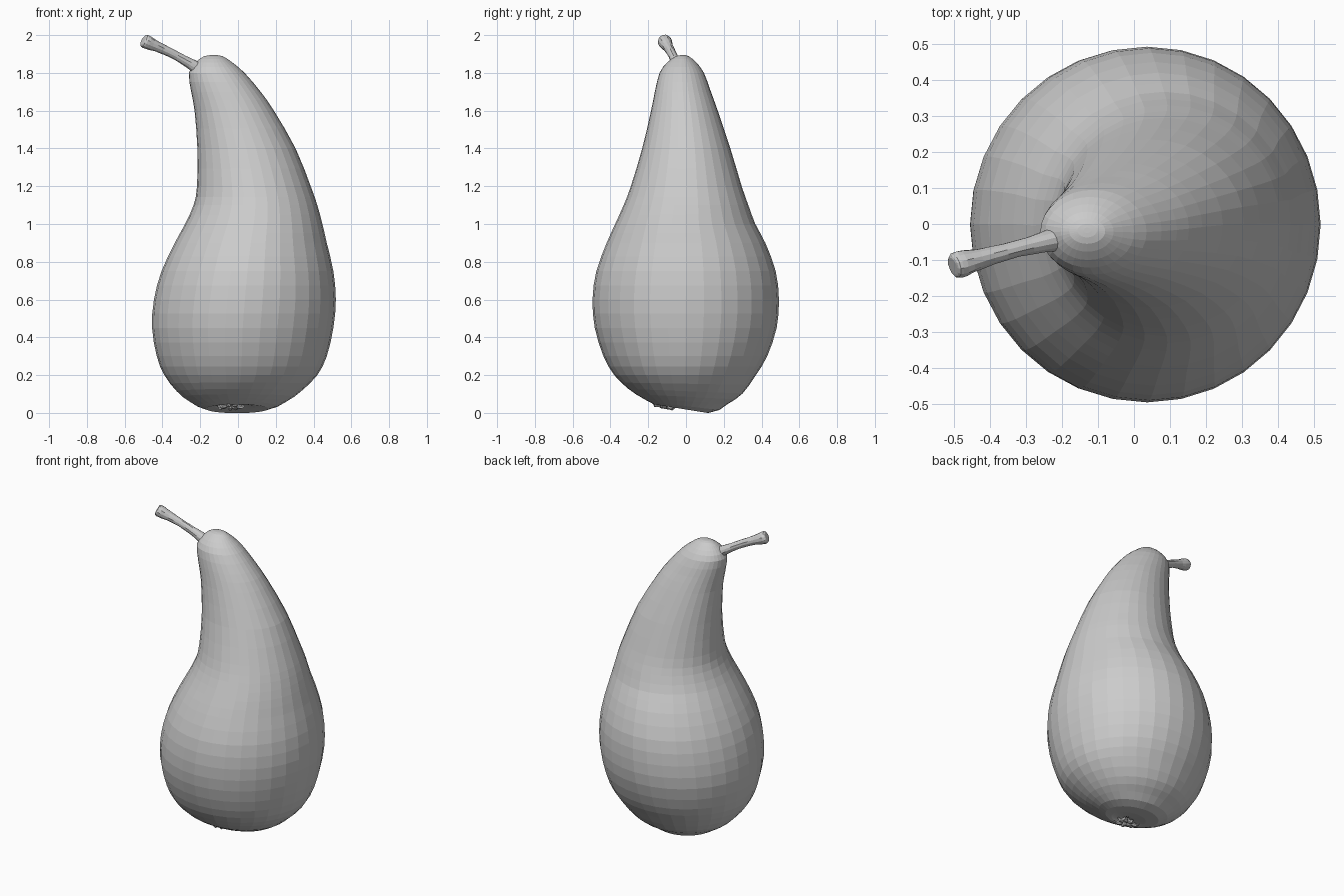
import bpy, bmesh, math, random
from mathutils import Vector, Matrix

if "Cube" in bpy.data.objects:
    bpy.data.objects.remove(bpy.data.objects["Cube"])

random.seed(4)
SIDES = 32


def spline(rows, steps):
    """Catmull-Rom interpolation through rows of numbers."""
    out = []
    for i in range(len(rows) - 1):
        p = [rows[max(0, min(len(rows) - 1, i + k))] for k in (-1, 0, 1, 2)]
        for s in range(steps):
            t = s / steps
            out.append([0.5 * (2 * b + (c - a) * t + (2 * a - 5 * b + 4 * c - d) * t * t
                               + (3 * b - a - 3 * c + d) * t ** 3) for a, b, c, d in zip(*p)])
    return out + [list(rows[-1])]


def loft(name, rings):
    """Skin closed rings of points and cap both ends."""
    bm = bmesh.new()
    loops = [[bm.verts.new(p) for p in ring] for ring in rings]
    n = len(rings[0])
    for a, b in zip(loops, loops[1:]):
        for i in range(n):
            j = (i + 1) % n
            bm.faces.new((a[i], a[j], b[j], b[i]))
    bm.faces.new(loops[0][::-1])
    bm.faces.new(loops[-1])
    bmesh.ops.recalc_face_normals(bm, faces=bm.faces)
    mesh = bpy.data.meshes.new(name)
    bm.to_mesh(mesh)
    bm.free()
    ob = bpy.data.objects.new(name, mesh)
    bpy.context.collection.objects.link(ob)
    return ob


def tube(name, path, sides, jitter=0.0):
    """Loft round rings along a path of (x, y, z, radius)."""
    pts = [Vector(p[:3]) for p in path]
    rings = []
    for i, p in enumerate(pts):
        d = pts[min(i + 1, len(pts) - 1)] - pts[max(i - 1, 0)]
        side = d.cross(Vector((0.13, 0.2, 1))).normalized()
        up = side.cross(d).normalized()
        rings.append([p + (side * math.cos(a) + up * math.sin(a)) * path[i][3]
                      * (1 + random.uniform(-jitter, jitter))
                      for a in (math.tau * k / sides for k in range(sides))])
    return loft(name, rings)


# Pear body: left, right, front, back, height, tilt towards the back
body = [
    (-0.04, -0.02, -0.12, -0.10, 0.068, -0.1),
    (-0.08, 0.03, -0.155, -0.06, 0.048, -0.15),
    (-0.17, 0.16, -0.17, 0.12, 0.022, -0.16),
    (-0.26, 0.26, -0.23, 0.22, 0.062, -0.07),
    (-0.325, 0.335, -0.305, 0.30, 0.115, -0.04),
    (-0.39, 0.42, -0.38, 0.37, 0.20, 0),
    (-0.43, 0.47, -0.437, 0.43, 0.30, 0),
    (-0.455, 0.505, -0.483, 0.48, 0.45, 0),
    (-0.445, 0.518, -0.495, 0.492, 0.60, 0),
    (-0.405, 0.505, -0.475, 0.475, 0.75, 0),
    (-0.335, 0.47, -0.42, 0.42, 0.90, 0),
    (-0.28, 0.447, -0.375, 0.367, 1.00, 0),
    (-0.235, 0.42, -0.33, 0.33, 1.10, 0),
    (-0.217, 0.385, -0.292, 0.295, 1.20, 0),
    (-0.215, 0.305, -0.232, 0.235, 1.40, 0),
    (-0.23, 0.19, -0.185, 0.168, 1.60, 0),
    (-0.248, 0.12, -0.165, 0.132, 1.70, 0),
    (-0.26, 0.035, -0.14, 0.095, 1.80, 0),
    (-0.225, -0.03, -0.10, 0.055, 1.855, 0),
    (-0.18, -0.08, -0.055, 0.015, 1.888, 0),
    (-0.14, -0.12, -0.025, -0.01, 1.894, 0),
]
rings = []
for x0, x1, y0, y1, z, tilt in spline(body, 2):
    ring = []
    for k in range(SIDES):
        a = math.tau * k / SIDES
        dy = (y1 - y0) / 2 * math.sin(a)
        ring.append(Vector(((x0 + x1) / 2 + (x1 - x0) / 2 * math.cos(a),
                            (y0 + y1) / 2 + dy, max(0, z + tilt * dy))))
    rings.append(ring)
loft("pear_body", rings)

# Stem: flares slightly at the fruit and swells at the cut end
stem = [
    (-0.18, -0.035, 1.80, 0.042),
    (-0.225, -0.045, 1.832, 0.032),
    (-0.29, -0.06, 1.87, 0.025),
    (-0.36, -0.078, 1.908, 0.024),
    (-0.43, -0.097, 1.94, 0.029),
    (-0.475, -0.109, 1.96, 0.037),
    (-0.497, -0.115, 1.97, 0.035),
    (-0.503, -0.117, 1.973, 0.024),
]
tube("stem", spline(stem, 2), 12, 0.04)

# Dried calyx: ragged curled sepals around the hollow underneath
centre = Vector((-0.035, -0.115, 0.048))
tip = Matrix.Rotation(-0.2, 3, 'X')
for k in range(7):
    a = math.tau * k / 7 + random.uniform(-0.2, 0.2)
    reach = random.uniform(0.065, 0.085)
    path = []
    for r, h, w in ((0.2, 0.01, 0.008), (0.5, -0.012, 0.013), (0.8, -0.016, 0.011), (1, -0.006, 0.005)):
        p = centre + tip @ Vector((math.cos(a) * r * reach, math.sin(a) * r * reach * 0.85, h))
        path.append((*p, w))
    tube(f"sepal_{k + 1}", path, 6, 0.2)
